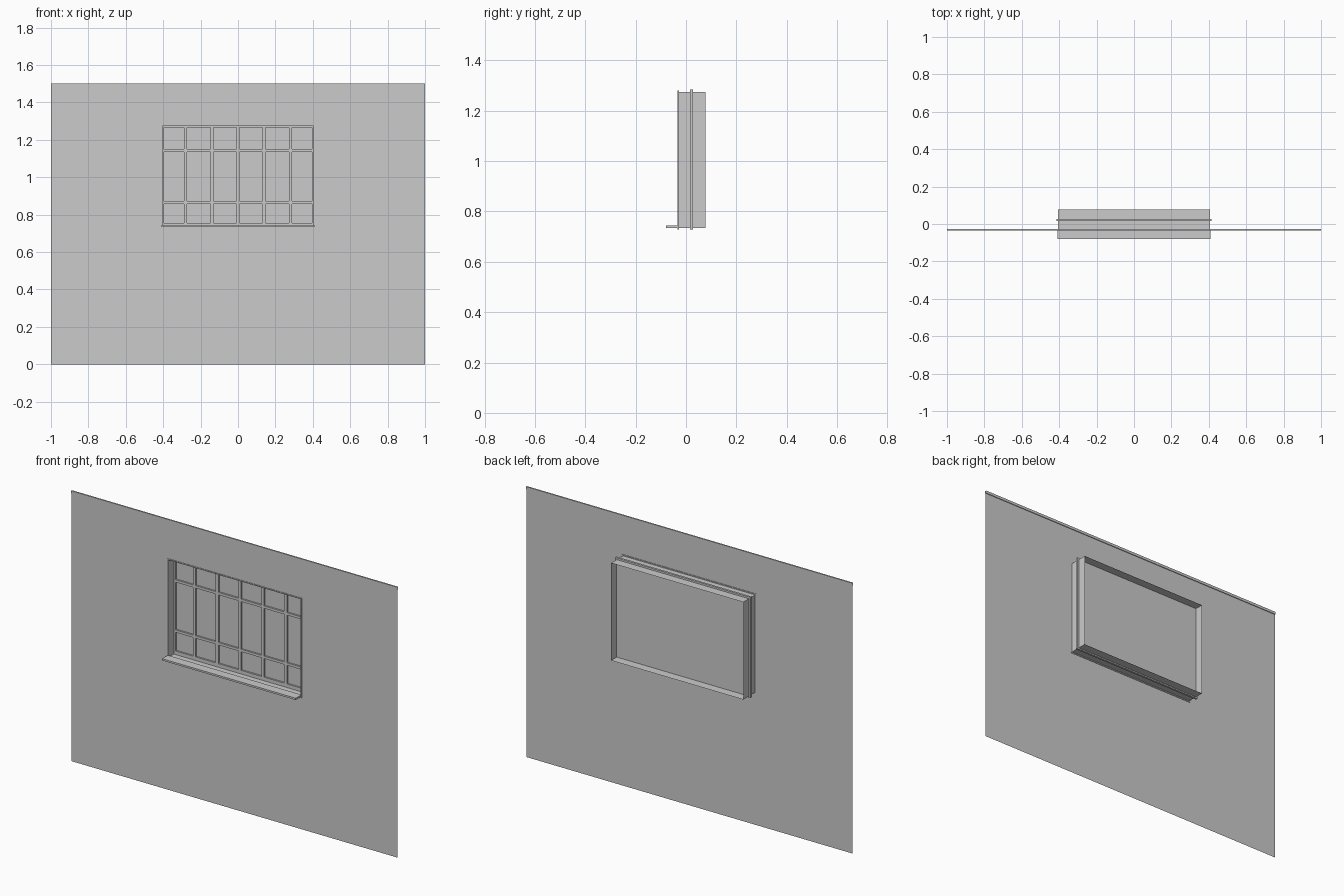
import bpy, bmesh

cube = bpy.data.objects.get("Cube")
if cube:
    bpy.data.objects.remove(cube, do_unlink=True)

# One plaster colour throughout
grey = bpy.data.materials.new("plaster_grey")
grey.use_nodes = True
grey.diffuse_color = (0.6, 0.6, 0.6, 1)
shader = grey.node_tree.nodes["Principled BSDF"]
shader.inputs["Base Color"].default_value = grey.diffuse_color
shader.inputs["Roughness"].default_value = 0.8

# Window opening limits
HX, Z0, Z1 = 0.405, 0.735, 1.275
WALL_Y, BACK_Y = -0.03, 0.077


def finish(name, bm):
    bmesh.ops.remove_doubles(bm, verts=bm.verts, dist=1e-5)
    mesh = bpy.data.meshes.new(name)
    bm.to_mesh(mesh)
    bm.free()
    mesh.materials.append(grey)
    obj = bpy.data.objects.new(name, mesh)
    bpy.context.collection.objects.link(obj)
    return obj


def quad(bm, *points):
    bm.faces.new([bm.verts.new(p) for p in points])


def box(name, x, y, z):
    bm = bmesh.new()
    bmesh.ops.create_cube(bm, size=1)
    for v in bm.verts:
        v.co = [lim[0] if c < 0 else lim[1] for lim, c in zip((x, y, z), v.co)]
    return finish(name, bm)


def lattice(name, xs, zs, y, is_open, depth=0):
    """Flat panel on grid lines with chosen cells left open; depth goes backwards."""
    bm = bmesh.new()
    for i, (xa, xb) in enumerate(zip(xs, xs[1:])):
        for j, (za, zb) in enumerate(zip(zs, zs[1:])):
            if not is_open(i, j):
                quad(bm, (xa, y, za), (xb, y, za), (xb, y, zb), (xa, y, zb))
    bmesh.ops.remove_doubles(bm, verts=bm.verts, dist=1e-5)
    if depth:
        ext = bmesh.ops.extrude_face_region(bm, geom=bm.faces[:], use_keep_orig=True)
        moved = [g for g in ext["geom"] if isinstance(g, bmesh.types.BMVert)]
        bmesh.ops.translate(bm, verts=moved, vec=(0, depth, 0))
        bmesh.ops.recalc_face_normals(bm, faces=bm.faces[:])
    return finish(name, bm)


def centre_cell(i, j):
    return i == 1 and j == 1


# Wall sheet with the window hole
lattice("wall", (-1, -HX, HX, 1), (0, Z0, Z1, 1.5), WALL_Y, centre_cell)

# Narrow trim along the wall top, open at both ends
bm = bmesh.new()
trim = [(-0.034, 1.485), (-0.026, 1.485), (-0.026, 1.5), (-0.034, 1.5)]
for (ya, za), (yb, zb) in zip(trim, trim[1:] + trim[:1]):
    quad(bm, (-1, ya, za), (1, ya, za), (1, yb, zb), (-1, yb, zb))
bmesh.ops.remove_doubles(bm, verts=bm.verts, dist=1e-5)
bmesh.ops.recalc_face_normals(bm, faces=bm.faces[:])
finish("top_trim", bm)

# Reveal: four thin sides running through the wall
bm = bmesh.new()
corners = [(-HX, Z0), (HX, Z0), (HX, Z1), (-HX, Z1)]
for (xa, za), (xb, zb) in zip(corners, corners[1:] + corners[:1]):
    quad(bm, (xa, WALL_Y, za), (xb, WALL_Y, zb), (xb, BACK_Y, zb), (xa, BACK_Y, za))
finish("window_reveal", bm)

# Slim casing around the hole on the front of the wall
lattice("front_casing", (-0.412, -HX, HX, 0.412), (0.729, Z0, Z1, 1.281),
        -0.033, centre_cell, 0.006)

# Sash with glazing bars, six columns by three rows of panes
BAR = 0.008
xs = [-0.415, -0.395]
for k in range(-2, 3):
    xs += [k * 0.14 - BAR, k * 0.14 + BAR]
xs += [0.395, 0.415]
zs = [0.728, 0.755, 0.858, 0.872, 1.136, 1.15, 1.265, 1.285]
lattice("sash_bars", xs, zs, 0.016, lambda i, j: i % 2 and j % 2, 0.009)

# Solid pane closing the back of the sash
box("window_pane", (-0.415, 0.415), (0.025, 0.028), (0.728, 1.285))

# Projecting sill
box("window_sill", (-0.41, 0.41), (-0.08, WALL_Y), (0.735, 0.745))
